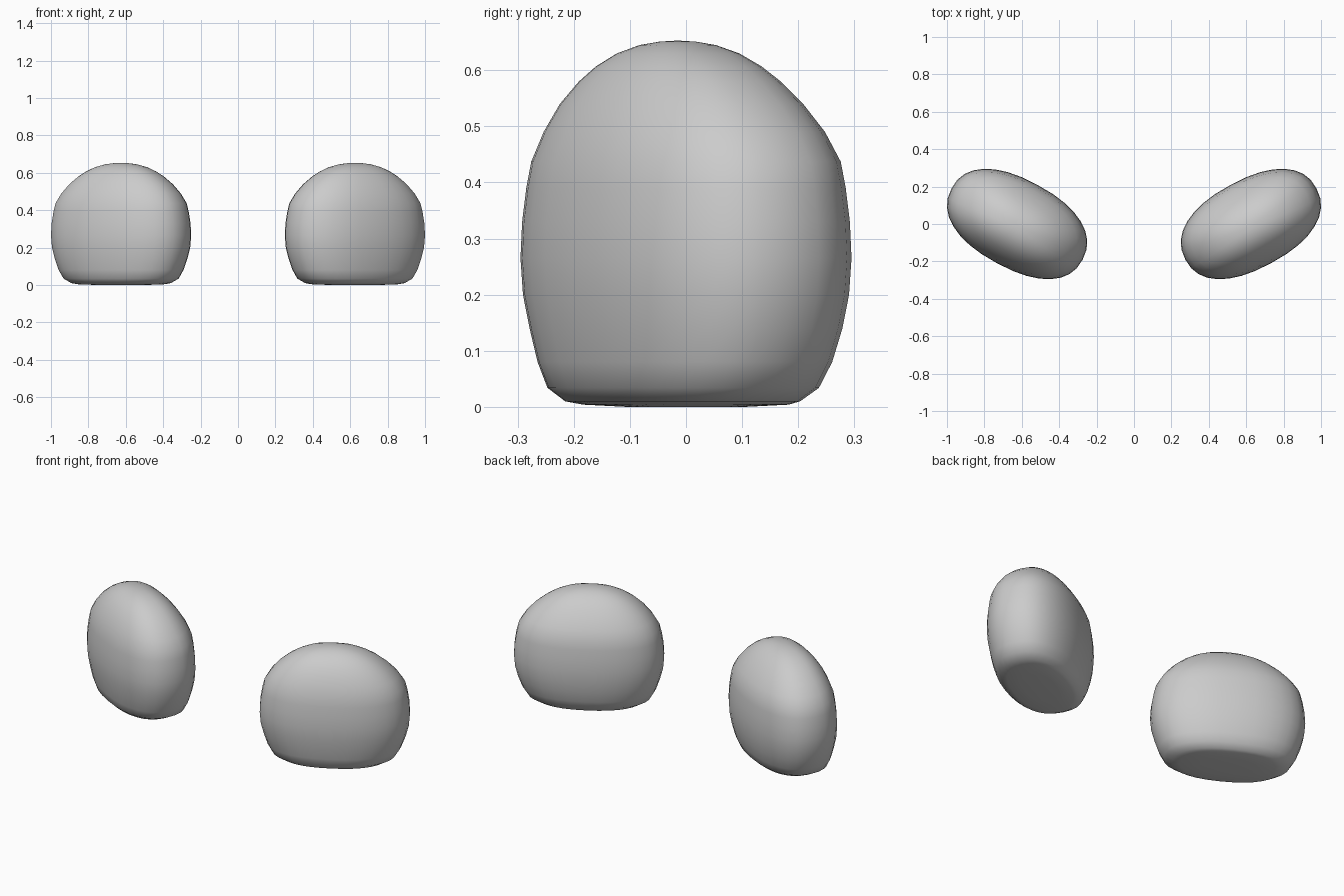
import bpy, bmesh, math

if "Cube" in bpy.data.objects:
    bpy.data.objects.remove(bpy.data.objects["Cube"])

A, B, POWER, TURN = 0.402, 0.235, 2.3, math.radians(28)
SEGMENTS = 32
# (height, relative radius, forward lean) up the pebble
PROFILE = [(0.0, 0.35, 0), (0.004, 0.62, 0), (0.01, 0.71, -0.006),
           (0.034, 0.82, -0.005), (0.08, 0.89, -0.002), (0.14, 0.945, 0),
           (0.20, 0.985, 0), (0.265, 1.0, 0), (0.33, 0.99, 0),
           (0.39, 0.965, 0), (0.437, 0.935, 0), (0.49, 0.85, -0.003),
           (0.54, 0.735, -0.008), (0.58, 0.61, -0.011), (0.607, 0.50, -0.013),
           (0.63, 0.37, -0.014), (0.645, 0.23, -0.015), (0.651, 0.11, -0.015)]


def section():
    """Turned superellipse, fitted to the plan extents."""
    pts = []
    for i in range(SEGMENTS):
        t = 2 * math.pi * i / SEGMENTS
        c, s = math.cos(t), math.sin(t)
        u = A * math.copysign(abs(c) ** (2 / POWER), c)
        v = B * math.copysign(abs(s) ** (2 / POWER), s)
        pts.append((u * math.cos(TURN) - v * math.sin(TURN),
                    u * math.sin(TURN) + v * math.cos(TURN)))
    mx = max(p[0] for p in pts)
    my = max(p[1] for p in pts)
    return [(x * 0.375 / mx, y * 0.295 / my) for x, y in pts]


def pebble(name, side):
    bm = bmesh.new()
    plan = section()
    rings = [[bm.verts.new((side * (0.625 + x * r), y * r + lean, z))
              for x, y in plan] for z, r, lean in PROFILE]
    for lo, hi in zip(rings, rings[1:]):
        for i in range(SEGMENTS):
            j = (i + 1) % SEGMENTS
            bm.faces.new((lo[i], lo[j], hi[j], hi[i]))
    # close the bottom and the crown
    for ring, z, y in ((rings[0], 0.0, 0), (rings[-1], 0.653, -0.015)):
        tip = bm.verts.new((side * 0.625, y, z))
        for i in range(SEGMENTS):
            bm.faces.new((ring[i], ring[(i + 1) % SEGMENTS], tip))
    bmesh.ops.recalc_face_normals(bm, faces=bm.faces)
    for f in bm.faces:
        f.smooth = True
    mesh = bpy.data.meshes.new(name)
    bm.to_mesh(mesh)
    bm.free()
    bpy.context.collection.objects.link(bpy.data.objects.new(name, mesh))


# Mirrored pair of rounded, flat-bottomed pebbles
pebble("right_pebble", 1)
pebble("left_pebble", -1)
